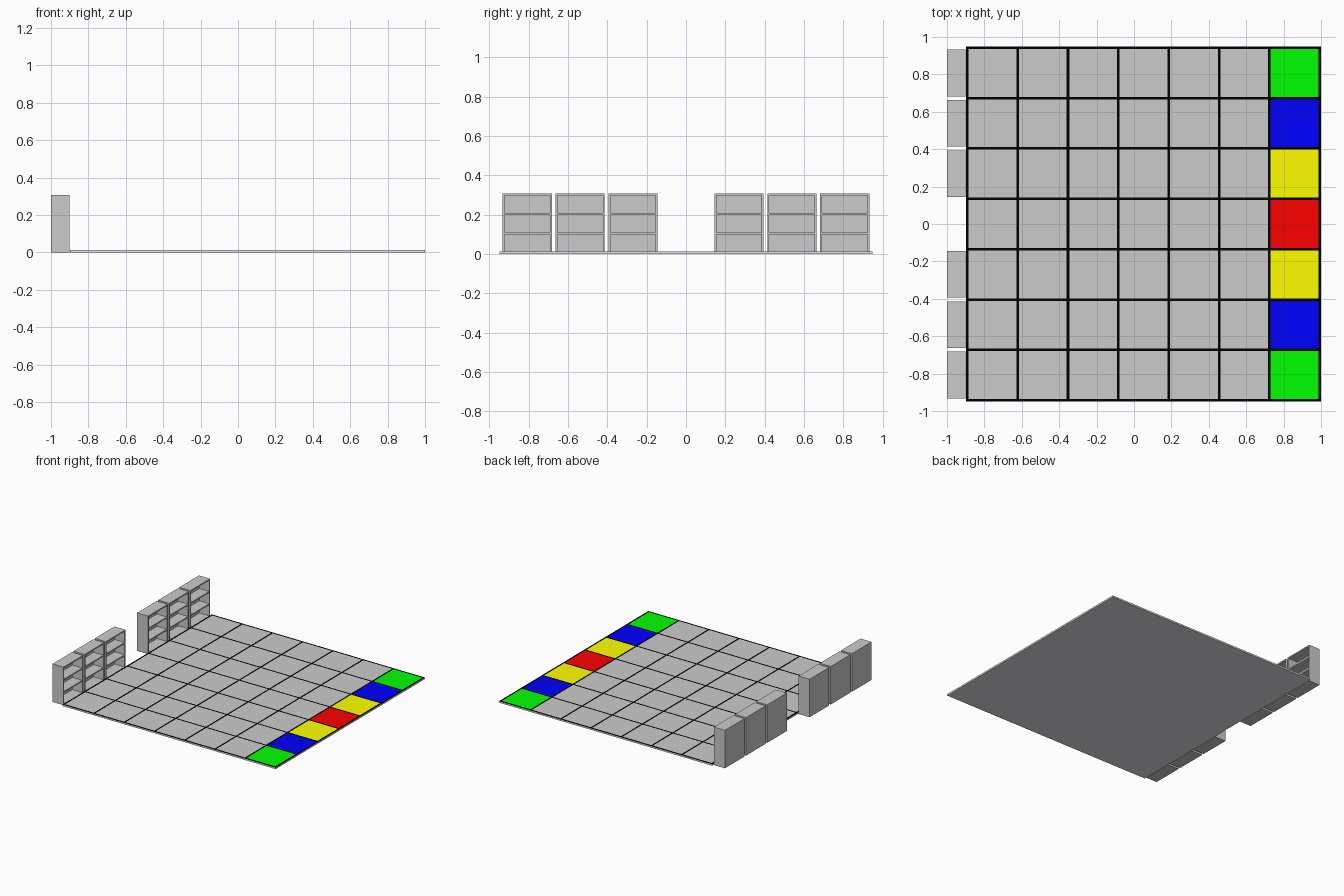
import bpy, bmesh
from mathutils import Matrix, Vector

if "Cube" in bpy.data.objects:
    bpy.data.objects.remove(bpy.data.objects["Cube"])

CELLS, LINE, SIZE = 7, 0.0135, 1.898
PITCH = (SIZE - LINE) / CELLS
FLOOR_X0, FLOOR_Y0, FLOOR_H = 1.0 - SIZE, -SIZE / 2, 0.013


def material(name, rgb):
    m = bpy.data.materials.new(name)
    m.diffuse_color = (*rgb, 1)
    m.use_nodes = True
    m.node_tree.nodes["Principled BSDF"].inputs["Base Color"].default_value = m.diffuse_color
    return m


def finish(name, bm):
    bmesh.ops.recalc_face_normals(bm, faces=bm.faces)
    mesh = bpy.data.meshes.new(name)
    bm.to_mesh(mesh)
    bm.free()
    ob = bpy.data.objects.new(name, mesh)
    bpy.context.collection.objects.link(ob)
    return ob


# Floor: top surface alternates narrow line strips and wide tiles
steps = [k * PITCH + e for k in range(CELLS + 1) for e in (0, LINE)]
n = len(steps)
bm = bmesh.new()
grid = [[bm.verts.new((FLOOR_X0 + u, FLOOR_Y0 + v, FLOOR_H)) for v in steps] for u in steps]
row_colour = [6, 5, 4, 3, 4, 5, 6]
for i in range(n - 1):
    for j in range(n - 1):
        f = bm.faces.new((grid[i][j], grid[i + 1][j], grid[i + 1][j + 1], grid[i][j + 1]))
        if i % 2 == 0 or j % 2 == 0:
            f.material_index = 1
        else:
            f.material_index = row_colour[j // 2] if i // 2 == CELLS - 1 else 2

# Floor sides and underside
rim = [e for e in bm.edges if e.is_boundary]
ext = bmesh.ops.extrude_edge_only(bm, edges=rim)["geom"]
for f in (g for g in bm.faces if abs(g.calc_center_median().z - FLOOR_H) > 1e-5):
    f.material_index = 0
bmesh.ops.translate(bm, verts=[g for g in ext if isinstance(g, bmesh.types.BMVert)],
                    vec=(0, 0, -FLOOR_H))
for f in bm.faces:
    if f.calc_center_median().z < FLOOR_H - 1e-4:
        f.material_index = 0
x1, y1 = FLOOR_X0 + SIZE, FLOOR_Y0 + SIZE
bm.faces.new([bm.verts.new(c) for c in ((FLOOR_X0, FLOOR_Y0, 0), (FLOOR_X0, y1, 0),
                                        (x1, y1, 0), (x1, FLOOR_Y0, 0))])
bmesh.ops.remove_doubles(bm, verts=bm.verts, dist=1e-5)
floor = finish("tiled_floor", bm)
for name, rgb in (("plain", (0.8, 0.8, 0.84)), ("line_black", (0, 0, 0)),
                  ("tile_grey", (0.78, 0.78, 0.78)), ("tile_red", (1, 0, 0)),
                  ("tile_yellow", (1, 1, 0)), ("tile_blue", (0, 0, 1)),
                  ("tile_green", (0, 1, 0))):
    floor.data.materials.append(material(name, rgb))


def add_box(bm, lo, hi):
    lo, hi = Vector(lo), Vector(hi)
    bmesh.ops.create_cube(bm, size=1, matrix=Matrix.Translation((lo + hi) / 2)
                          @ Matrix.Diagonal((*(hi - lo), 1)))


# Shelf unit: back panel, two sides, four boards, open toward +x
W, H, T, X0, X1 = 0.25, 0.306, 0.01, -1.0, 1.0 - SIZE - 0.004
bm = bmesh.new()
add_box(bm, (X0, -W / 2, 0), (X0 + T, W / 2, H))
for s in (-1, 1):
    a, b = sorted((s * W / 2, s * (W / 2 - T)))
    add_box(bm, (X0 + T, a, 0), (X1, b, H))
for k in range(4):
    z = k * (H - T) / 3
    add_box(bm, (X0 + T, -W / 2 + T, z), (X1, W / 2 - T, z + T))
shelf_mesh = finish("shelf_unit_1", bm)

# Three units either side of the central gap
shelf_mesh.location.y = PITCH
for idx, k in enumerate((2, 3, -1, -2, -3), start=2):
    ob = bpy.data.objects.new(f"shelf_unit_{idx}", shelf_mesh.data)
    ob.location.y = k * PITCH
    bpy.context.collection.objects.link(ob)
